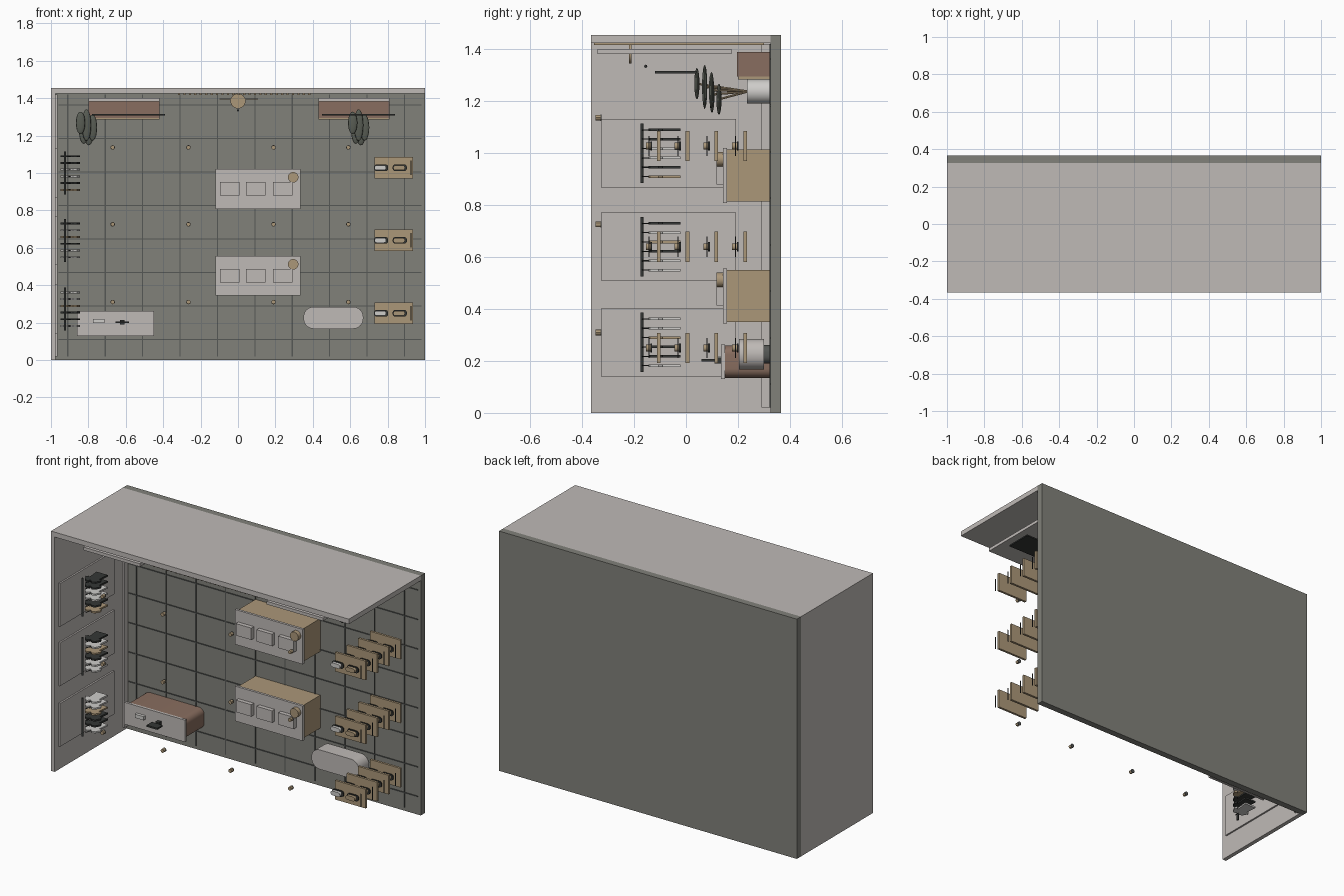
import bpy, bmesh, math
from mathutils import Vector

cube = bpy.data.objects.get("Cube")
if cube:
    bpy.data.objects.remove(cube)


def material(name, r, g, b):
    m = bpy.data.materials.new(name)
    m.use_nodes = True
    m.diffuse_color = (r, g, b, 1)
    m.node_tree.nodes["Principled BSDF"].inputs["Base Color"].default_value = (r, g, b, 1)
    return m


FLOOR = material("floor grey", 0.22, 0.22, 0.195)
SEAM = material("seam grey", 0.09, 0.095, 0.09)
PALE = material("pale plaster", 0.52, 0.49, 0.47)
WOOD = material("light wood", 0.41, 0.31, 0.19)
BROWN = material("warm brown", 0.25, 0.155, 0.115)
DARK = material("charcoal", 0.035, 0.038, 0.036)
LEAF = material("leaf grey", 0.10, 0.11, 0.09)
WHITE = material("off white", 0.62, 0.61, 0.59)


def finish(name, bm, mat, smooth=False):
    bmesh.ops.recalc_face_normals(bm, faces=bm.faces)
    mesh = bpy.data.meshes.new(name)
    bm.to_mesh(mesh)
    bm.free()
    mesh.materials.append(mat)
    ob = bpy.data.objects.new(name, mesh)
    bpy.context.collection.objects.link(ob)
    if smooth:
        bpy.ops.object.select_all(action='DESELECT')
        ob.select_set(True)
        bpy.context.view_layer.objects.active = ob
        bpy.ops.object.shade_smooth_by_angle()
    return ob


def extrude(name, outline, offset, mat, smooth=False):
    """Extrude a closed flat outline along an offset."""
    bm = bmesh.new()
    face = bm.faces.new([bm.verts.new(p) for p in outline])
    out = bmesh.ops.extrude_face_region(bm, geom=[face])
    verts = [v for v in out["geom"] if isinstance(v, bmesh.types.BMVert)]
    bmesh.ops.translate(bm, verts=verts, vec=offset)
    return finish(name, bm, mat, smooth)


def box(name, x, y, z, mat, radius=0):
    """Block from three ranges; radius rounds the corners seen from the front."""
    if radius:
        outline = []
        corners = [(x[1], z[1], 1, 1), (x[0], z[1], -1, 1), (x[0], z[0], -1, -1), (x[1], z[0], 1, -1)]
        for i, (cx, cz, sx, sz) in enumerate(corners):
            for k in range(7):
                a = math.pi / 2 * (i + k / 6)
                outline.append((cx - sx * radius + radius * math.cos(a), y[0],
                                cz - sz * radius + radius * math.sin(a)))
    else:
        outline = [(x[0], y[0], z[0]), (x[1], y[0], z[0]), (x[1], y[0], z[1]), (x[0], y[0], z[1])]
    return extrude(name, outline, (0, y[1] - y[0], 0), mat, radius > 0)


def rod(name, a, b, radius, mat, sides=16):
    a, b = Vector(a), Vector(b)
    bm = bmesh.new()
    bmesh.ops.create_cone(bm, cap_ends=True, segments=sides, radius1=radius, radius2=radius,
                          depth=(b - a).length)
    turn = (b - a).to_track_quat('Z', 'Y').to_matrix().to_4x4()
    bm.transform(turn)
    bmesh.ops.translate(bm, verts=bm.verts, vec=(a + b) / 2)
    return finish(name, bm, mat, True)


def ellipsoid(name, centre, size, mat):
    bm = bmesh.new()
    bmesh.ops.create_uvsphere(bm, u_segments=16, v_segments=10, radius=1)
    bmesh.ops.scale(bm, verts=bm.verts, vec=size)
    bmesh.ops.translate(bm, verts=bm.verts, vec=centre)
    return finish(name, bm, mat, True)


def around(c, half):
    return (c - half, c + half)


# Room shell: the floor slab stands upright, the room opens towards -y
G = 0.325
box("floor", (-1, 1), (G, 0.365), (0, 1.455), FLOOR)
box("end_wall", (-1, 1), (-0.365, G), (1.425, 1.455), PALE)
box("side_wall", (-1, -0.975), (-0.365, G), (0, 1.425), PALE)
box("side_skirting", (-0.975, -0.965), (0.29, G), (0.02, 1.42), PALE)

# Floor tile seams
for i in range(10):
    box("floor_seam_upright", around(-0.91 + 0.2 * i, 0.003), (G - 0.004, G), (0.02, 1.42), SEAM)
for i in range(8):
    box("floor_seam_across", (-0.96, 0.98), (G - 0.004, G), around(0.11 + 0.179 * i, 0.003), SEAM)

ROWS = (0.272, 0.64, 1.0)


# Clothes bays on the side wall
def garment(z, mat):
    half = [(0, -0.13), (0.015, -0.145), (0.035, -0.138), (0.052, -0.105), (0.042, -0.09),
            (0.032, -0.098), (0.034, -0.06), (0.038, -0.022)]
    shape = half + [(-x, y) for x, y in reversed(half[1:])]
    extrude("garment", [(-0.897 + x, y, z - 0.005) for x, y in shape], (0, 0, 0.01), mat)
    rod("hanger_hook", (-0.905, -0.17, z), (-0.897, -0.13, z), 0.002, DARK, 6)


OUTFITS = ((WHITE, DARK, DARK, WOOD, WHITE, WHITE),
           (WHITE, WHITE, DARK, WOOD, WHITE, DARK),
           (WOOD, DARK, WHITE, WHITE, DARK, DARK))
for zc, outfit in zip(ROWS, OUTFITS):
    box("bay_panel", (-0.975, -0.965), (-0.327, 0.192), around(zc, 0.131), PALE)
    rod("clothes_rail", (-0.925, -0.17, zc - 0.115), (-0.925, -0.17, zc + 0.115), 0.006, DARK)
    for i, mat in enumerate(outfit):
        garment(zc - 0.09 + 0.036 * i, mat)

# Shoe shelves, four tiers in each of three stacks
for zc in (0.25, 0.64, 1.028):
    for tier in range(4):
        y = -0.105 + 0.111 * tier
        box("shoe_shelf", (0.73, 0.935), around(y, 0.007), around(zc, 0.058), WOOD)
        box("shelf_rail", (0.922, 0.927), around(y - 0.037, 0.002), around(zc, 0.039), DARK)
        for x, mat in ((0.765, WHITE), (0.865, WOOD)):
            box("shoe_sole", around(x, 0.038), (y - 0.032, y - 0.025), around(zc, 0.018), DARK, 0.015)
            box("shoe_upper", around(x - 0.004, 0.031), (y - 0.05, y - 0.032), around(zc, 0.013), mat, 0.012)

# Two display tables with folded stacks and a round ornament
for zc in (0.45, 0.915):
    box("table_body", (-0.11, 0.325), (0.157, G), around(zc, 0.1), WOOD)
    box("table_top", (-0.12, 0.335), (0.142, 0.157), around(zc, 0.106), PALE)
    for x in (-0.045, 0.095, 0.24):
        box("folded_stack", around(x, 0.052), (0.117, 0.142), around(zc, 0.036), PALE)
    rod("ornament", (0.295, 0.117, zc + 0.062), (0.295, 0.142, zc + 0.062), 0.028, WOOD, 24)

# Cash counter
box("counter_body", (-0.855, -0.455), (0.15, G), (0.135, 0.26), BROWN, 0.035)
box("counter_top", (-0.86, -0.45), (0.135, 0.15), (0.13, 0.263), PALE)
box("card_box", (-0.775, -0.715), (0.117, 0.135), (0.198, 0.22), WHITE)
box("till_stand", around(-0.62, 0.012), (0.11, 0.135), around(0.202, 0.012), DARK)
box("till_screen", around(-0.62, 0.036), (0.06, 0.11), around(0.202, 0.005), DARK)

# Upholstered bench
box("bench_base", (0.38, 0.64), (0.3, G), (0.19, 0.262), SEAM, 0.03)
box("bench_seat", (0.35, 0.67), (0.205, 0.3), (0.167, 0.285), PALE, 0.055)

# End wall consoles, panels, screens and plants
for x0, plant_x in ((-0.80, -0.81), (0.43, 0.645)):
    x1 = x0 + 0.38
    box("wall_panel", (x0, x1), (-0.34, 0.175), (1.383, 1.402), PALE)
    box("console", (x0, x1), (0.197, G), (1.295, 1.39), BROWN)
    box("console_trim", (x0, x1), (0.2, G), (1.285, 1.295), WOOD)
    box("screen", (x0 + 0.02, x1 + 0.03), (-0.12, 0.04), around(1.312, 0.004), DARK)
    rod("plant_pot", (plant_x, 0.235, 1.238), (plant_x, G, 1.238), 0.047, WHITE, 24)
    for dx, y, dz, h in ((-0.032, 0.042, 0.03, 0.06), (0.0, 0.072, 0.018, 0.085),
                         (0.032, 0.098, 0.005, 0.07), (0.012, 0.127, -0.03, 0.06),
                         (-0.015, 0.1, -0.012, 0.07)):
        tip = (plant_x + dx, y, 1.238 + dz)
        rod("plant_stem", (plant_x, 0.24, 1.238), tip, 0.004, WOOD, 8)
        ellipsoid("plant_leaf", tip, (0.025, 0.01, h), LEAF)

# Slatted feature on the end wall with a round pendant
for i in range(25):
    box("wall_slat", around(-0.315 + 0.029 * i, 0.006), (-0.355, 0.3), (1.417, 1.425), WOOD)
rod("round_pendant", (0, -0.22, 1.385), (0, -0.209, 1.385), 0.04, WOOD, 32)
box("pendant_bar", (-0.1, 0.108), (-0.219, -0.211), (1.392, 1.399), WOOD)
ellipsoid("pendant_bead", (0, -0.155, 1.335), (0.006, 0.006, 0.006), DARK)

# Spotlights
for z in (0.31, 0.726, 1.137):
    for x in (-0.67, -0.265, 0.19, 0.59):
        rod("spotlight", (x, -0.348, z), (x, -0.33, z), 0.011, WOOD, 12)
        rod("spotlight_collar", (x, -0.33, z), (x, -0.325, z), 0.012, SEAM, 12)
